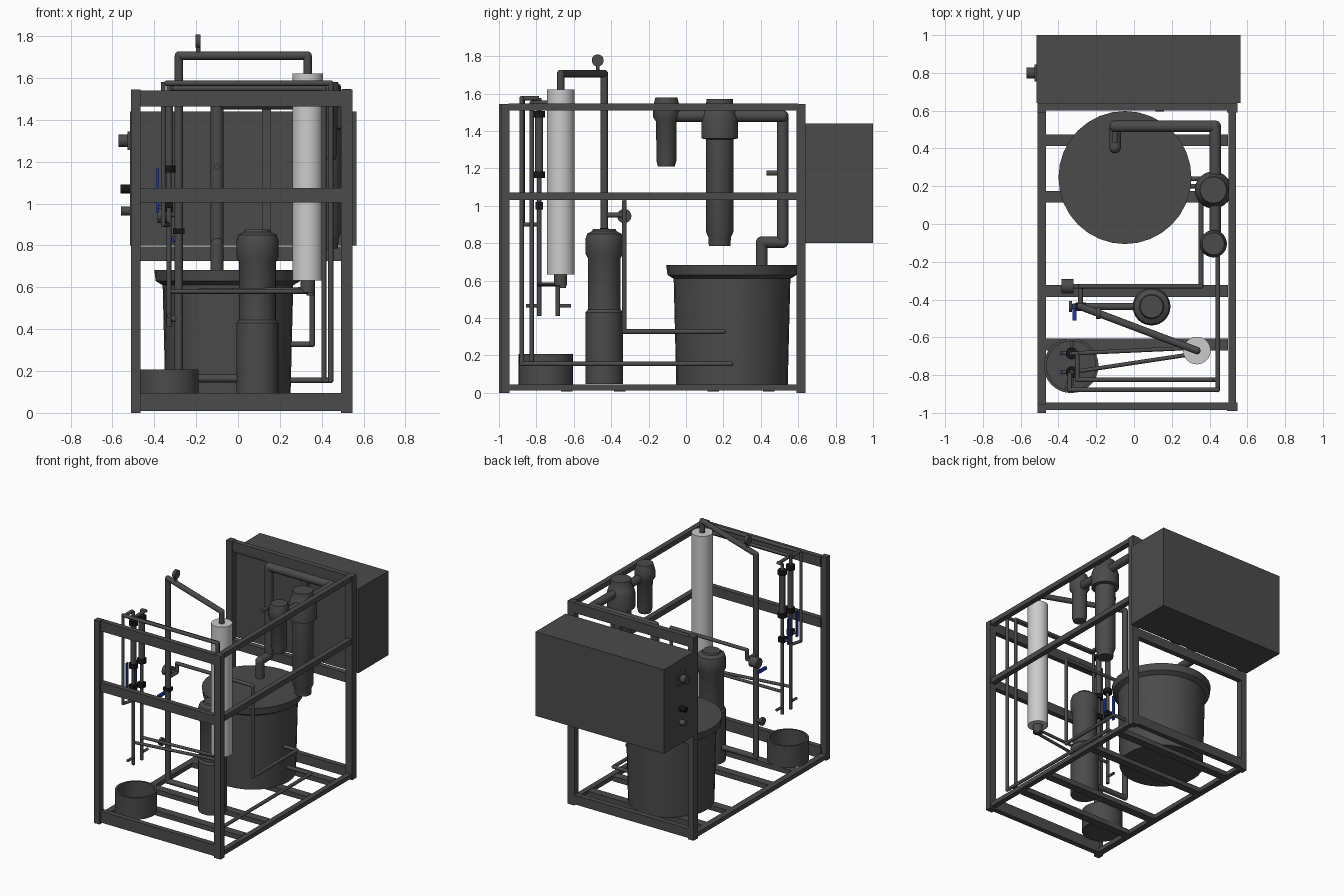
import bpy, bmesh, math
from mathutils import Vector, Matrix


def material(name, rgb):
    m = bpy.data.materials.new(name)
    m.diffuse_color = (*rgb, 1)
    return m


DARK = material("dark_grey", (0.07, 0.07, 0.07))
BLACK = material("black", (0.008, 0.008, 0.008))
BLUE = material("blue", (0.01, 0.04, 0.4))


def finish(name, bm, mat, smooth=True):
    bmesh.ops.recalc_face_normals(bm, faces=bm.faces)
    me = bpy.data.meshes.new(name)
    bm.to_mesh(me)
    bm.free()
    ob = bpy.data.objects.new(name, me)
    bpy.context.collection.objects.link(ob)
    if mat:
        me.materials.append(mat)
    if smooth:
        bpy.ops.object.select_all(action='DESELECT')
        ob.select_set(True)
        bpy.context.view_layer.objects.active = ob
        bpy.ops.object.shade_smooth_by_angle(angle=math.radians(35))
    return ob


def box(name, x, y, z, mat=DARK):
    """Box from (min, max) ranges."""
    bm = bmesh.new()
    c = [(a + b) / 2 for a, b in (x, y, z)]
    s = [b - a for a, b in (x, y, z)]
    bmesh.ops.create_cube(bm, size=1, matrix=Matrix.Translation(c) @ Matrix.Diagonal((*s, 1)))
    return finish(name, bm, mat, False)


def lathe(name, x, y, profile, mat=DARK, n=32):
    """Revolve a (radius, z) profile around a vertical axis; profile ends on the axis or closes."""
    bm = bmesh.new()
    rings = []
    for r, z in profile:
        rings.append([bm.verts.new((x + r * math.cos(2 * math.pi * i / n),
                                    y + r * math.sin(2 * math.pi * i / n), z)) for i in range(n)])
    for a, b in zip(rings, rings[1:]):
        for i in range(n):
            j = (i + 1) % n
            bm.faces.new((a[i], a[j], b[j], b[i]))
    bm.faces.new(rings[0])
    bm.faces.new(rings[-1])
    return finish(name, bm, mat)


def pipe(name, r, pts, mat=DARK, n=14):
    """Round tube along straight segments with ball-shaped corner joints."""
    bm = bmesh.new()
    pts = [Vector(p) for p in pts]
    for a, b in zip(pts, pts[1:]):
        d = b - a
        m = Matrix.Translation((a + b) / 2) @ d.to_track_quat('Z', 'Y').to_matrix().to_4x4()
        bmesh.ops.create_cone(bm, cap_ends=True, segments=n, radius1=r, radius2=r, depth=d.length, matrix=m)
    for p in pts[1:-1]:
        bmesh.ops.create_uvsphere(bm, u_segments=n, v_segments=8, radius=r, matrix=Matrix.Translation(p))
    return finish(name, bm, mat)


# Frame posts
XL, XR, YF, YB = (-0.512, -0.465), (0.492, 0.547), (-1.0, -0.945), (0.59, 0.64)
box("front_left_post", XL, (-1.0, -0.955), (0, 1.545))
box("front_right_post", XR, (-0.99, -0.945), (0, 1.545))
box("back_left_post", XL, YB, (0, 1.545))
box("back_right_post", XR, YB, (0, 1.545))

# Front and back cross beams
for i, (z0, z1) in enumerate([(0.01, 0.095), (1.005, 1.075), (1.465, 1.54)]):
    box(f"front_beam_{i}", (-0.47, 0.495), (-0.985, -0.945), (z0, z1))
for i, (z0, z1) in enumerate([(0.01, 0.08), (0.725, 0.795), (1.465, 1.54)]):
    box(f"back_beam_{i}", (-0.47, 0.495), (0.6, 0.64), (z0, z1))
box("back_upright_brace", (0.115, 0.158), (0.595, 0.635), (0.79, 1.47))

# Side rails and floor slats
box("left_bottom_rail", XL, (-0.96, 0.6), (0.012, 0.045))
for i, (z0, z1) in enumerate([(0.012, 0.045), (1.03, 1.07), (1.51, 1.547)]):
    box(f"right_rail_{i}", (0.5, 0.54), (-0.95, 0.6), (z0, z1))
for i, y in enumerate([-0.638, -0.355, 0.145, 0.443]):
    box(f"floor_slat_{i}", (-0.47, 0.497), (y - 0.031, y + 0.031), (0.008, 0.045))

# Control cabinet with side switches
box("control_cabinet", (-0.515, 0.565), (0.64, 1.0), (0.8, 1.44))
box("switch_plate", (-0.528, -0.513), (0.755, 0.845), (1.255, 1.345))
pipe("main_switch", 0.03, [(-0.525, 0.8, 1.3), (-0.57, 0.8, 1.3)])
pipe("black_button", 0.021, [(-0.513, 0.8, 1.07), (-0.562, 0.8, 1.07)], BLACK)
pipe("lower_button", 0.021, [(-0.513, 0.8, 0.965), (-0.558, 0.8, 0.965)])

# Boiler tank with flared rim
lathe("tank", -0.048, 0.246, [(0.298, 0.04), (0.312, 0.61), (0.345, 0.63), (0.352, 0.683)])

# Tall column with domed cap
lathe("tall_filter", 0.093, -0.437, [(0.1, 0.048), (0.1, 0.43), (0.088, 0.445), (0.088, 0.72), (0.1, 0.745),
                                     (0.1, 0.825), (0.092, 0.85), (0.065, 0.865), (0.06, 0.877)])

# Light condenser column
lathe("condenser", 0.333, -0.67, [(0.073, 0.633), (0.073, 1.622)], None)
lathe("condenser_lower_fitting", 0.333, -0.67, [(0.035, 0.575), (0.035, 0.634)])

# Open collecting bucket
lathe("bucket", -0.333, -0.75, [(0.145, 0.045), (0.145, 0.208), (0.13, 0.208), (0.13, 0.06)])

# Hanging filters on the right side
lathe("large_filter", 0.42, 0.18, [(0.058, 0.785), (0.06, 0.83), (0.073, 0.86), (0.073, 1.355), (0.098, 1.36),
                                   (0.098, 1.47), (0.085, 1.51), (0.075, 1.525), (0.07, 1.57)])
lathe("small_filter", 0.42, -0.105, [(0.045, 1.21), (0.053, 1.24), (0.055, 1.45), (0.072, 1.475),
                                     (0.072, 1.53), (0.058, 1.58)])

# Thick vapour pipe from the tank to the filters
pipe("vapour_pipe", 0.031, [(-0.1, 0.405, 0.66), (-0.1, 0.405, 0.805), (-0.1, 0.517, 0.805), (-0.1, 0.517, 1.48),
                            (0.43, 0.517, 1.48), (0.43, -0.1, 1.48)], n=18)
pipe("vapour_sensor", 0.014, [(-0.1, 0.52, 1.175), (-0.1, 0.43, 1.175)])

# Overhead pipe from condenser down to the tall filter
pipe("overhead_pipe", 0.02, [(0.333, -0.67, 1.6), (0.333, -0.67, 1.707), (-0.283, -0.437, 1.707),
                             (-0.283, -0.437, 0.165), (0.06, -0.437, 0.165)])
pipe("top_gauge_stem", 0.01, [(-0.19, -0.472, 1.7), (-0.19, -0.472, 1.77)])
pipe("top_gauge", 0.032, [(-0.202, -0.472, 1.777), (-0.178, -0.472, 1.777)], n=24)

# Thin supply lines along the front
pipe("supply_line_outer", 0.013, [(-0.34, -0.785, 1.575), (-0.34, -0.878, 1.575), (0.443, -0.878, 1.575),
                                  (0.443, -0.878, 0.155), (0.443, 0.24, 0.155), (0.22, 0.24, 0.155)])
pipe("supply_line_inner", 0.012, [(-0.3, -0.69, 1.55), (-0.3, -0.825, 1.55), (0.41, -0.825, 1.55),
                                  (0.41, -0.825, 0.155), (0.443, -0.825, 0.155)])
pipe("return_line", 0.013, [(-0.283, -0.437, 0.95), (-0.283, -0.33, 0.95), (-0.283, -0.33, 1.02),
                            (0.355, -0.33, 1.02), (0.355, -0.33, 0.327), (0.355, 0.2, 0.327), (0.22, 0.2, 0.327)])
pipe("side_gauge", 0.038, [(-0.385, -0.33, 0.945), (-0.32, -0.33, 0.945)], n=24)
pipe("side_gauge_stem", 0.012, [(-0.33, -0.33, 0.945), (-0.28, -0.33, 0.95)])

# Two sampling lines with flow meters, valves and outlets
for i, (y, top, side, yc) in enumerate([(-0.785, 1.575, -1, -0.685), (-0.685, 1.55, 1, -0.655)]):
    x = -0.33
    pipe(f"sample_line_{i}", 0.012, [(x, y, top), (x, y, 0.41)])
    pipe(f"flow_meter_{i}", 0.021, [(x, y, 1.18), (x, y, 1.49)])
    for z in (1.165, 1.49):
        pipe(f"meter_collar_{i}_{int(z * 100)}", 0.032, [(x, y, z - 0.017), (x, y, z + 0.017)], BLACK)
    zv = 1.0 - 0.02 * i
    box(f"valve_body_{i}", (x - 0.025, x + 0.02), (y - 0.02, y + 0.02), (zv - 0.02, zv + 0.02), BLACK)
    box(f"valve_handle_{i}", (x - 0.06, x - 0.048), (y - 0.012, y + 0.012), (zv - 0.025, zv + 0.17), BLUE)
    pipe(f"valve_stem_{i}", 0.009, [(x, y, zv), (x - 0.055, y, zv)])
    pipe(f"outlet_{i}", 0.01, [(x, y, 0.465), (x, y + side * 0.07, 0.465)])
    pipe(f"feed_line_{i}", 0.011, [(x, y, 0.58), (0.333, yc, 0.58 + 0.01 * i)])
pipe("upper_supply_bridge", 0.011, [(-0.33, -0.685, 1.55), (-0.29, -0.685, 1.55)])
box("upper_valve_handle", (-0.365, -0.35), (-0.88, -0.865), (1.25, 1.33), BLUE)
pipe("upper_valve_line", 0.011, [(-0.357, -0.873, 1.58), (-0.357, -0.873, 0.9), (-0.33, -0.785, 0.9)])

# Drain from the condenser
pipe("condenser_drain", 0.019, [(0.345, -0.66, 0.6), (0.345, -0.66, 0.56)])

# Shut-off valve on the overhead pipe and drain gauge
box("overhead_valve_body", (-0.31, -0.255), (-0.46, -0.415), (0.855, 0.88), BLACK)
box("overhead_valve_handle", (-0.325, -0.305), (-0.51, -0.42), (0.815, 0.835), BLUE)
pipe("overhead_valve_stem", 0.012, [(-0.283, -0.437, 0.83), (-0.315, -0.437, 0.83)])
pipe("drain_outlet", 0.015, [(-0.283, -0.437, 0.45), (-0.335, -0.437, 0.45)])
pipe("drain_gauge", 0.03, [(-0.345, -0.437, 0.45), (-0.328, -0.437, 0.45)])
